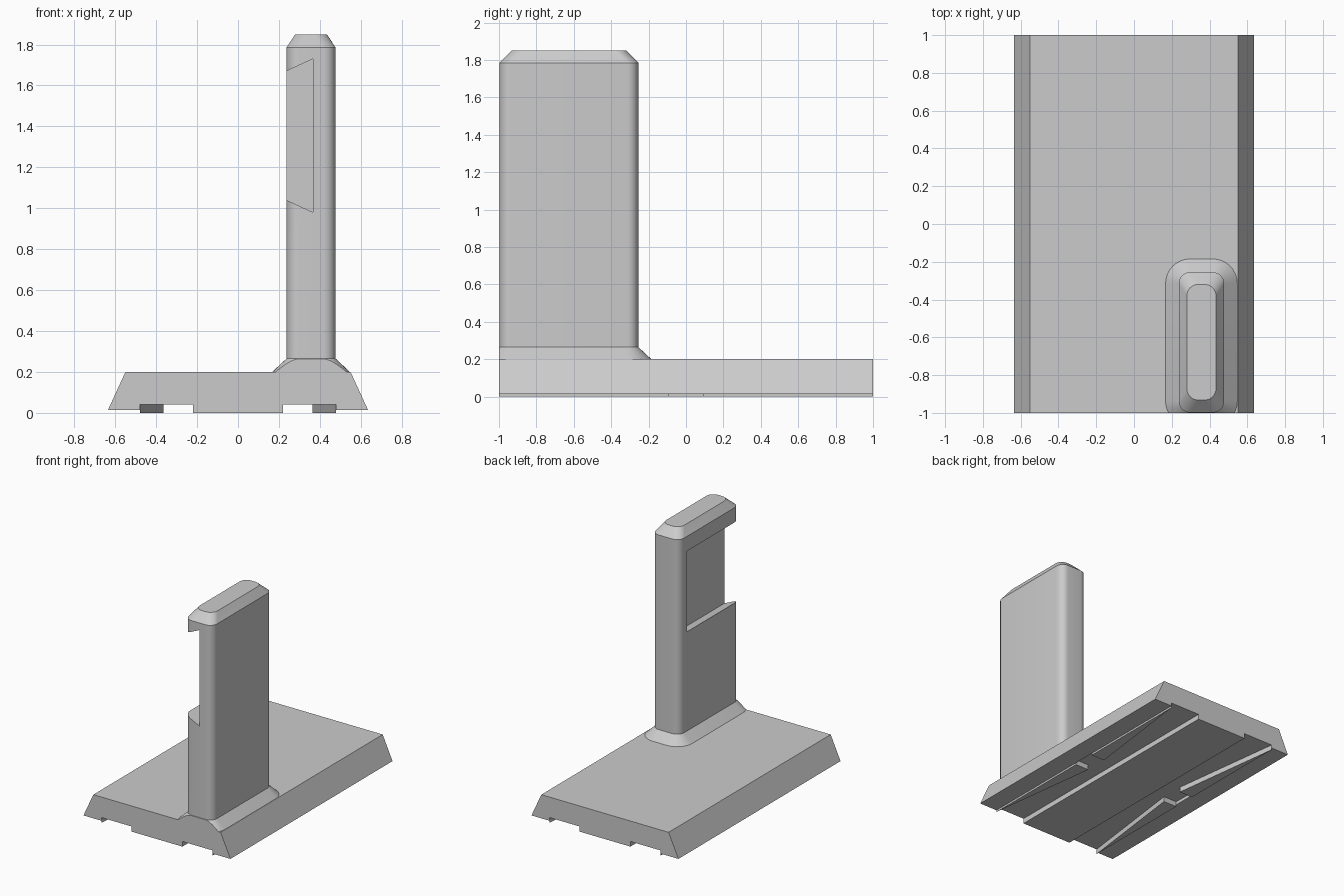
import bpy, bmesh, math
from mathutils import Vector

if "Cube" in bpy.data.objects:
    bpy.data.objects.remove(bpy.data.objects["Cube"])


def finish(name, bm):
    bmesh.ops.recalc_face_normals(bm, faces=bm.faces)
    me = bpy.data.meshes.new(name)
    bm.to_mesh(me)
    bm.free()
    ob = bpy.data.objects.new(name, me)
    bpy.context.collection.objects.link(ob)
    return ob


def loft(rings):
    """Skin equal-length rings of points and cap both ends."""
    bm = bmesh.new()
    loops = [[bm.verts.new(p) for p in r] for r in rings]
    n = len(loops[0])
    for a, b in zip(loops, loops[1:]):
        for i in range(n):
            j = (i + 1) % n
            bm.faces.new((a[i], a[j], b[j], b[i]))
    bm.faces.new(loops[0][::-1])
    bm.faces.new(loops[-1])
    bmesh.ops.recalc_face_normals(bm, faces=bm.faces)
    return bm


def rounded(x0, x1, y0, y1, r, z, seg=8):
    """Rounded rectangle ring at height z."""
    pts = []
    corners = ((x1 - r, y1 - r), (x0 + r, y1 - r), (x0 + r, y0 + r), (x1 - r, y0 + r))
    for k, (cx, cy) in enumerate(corners):
        for s in range(seg + 1):
            a = math.pi / 2 * (k + s / seg)
            pts.append((cx + r * math.cos(a), cy + r * math.sin(a), z))
    return pts


def boolean(ob, other, op):
    m = ob.modifiers.new(op, 'BOOLEAN')
    m.operation, m.object, m.solver = op, other, 'EXACT'
    bpy.context.view_layer.objects.active = ob
    bpy.ops.object.modifier_apply(modifier=m.name)
    bpy.data.objects.remove(other)


# Base plate: bevelled sides, two channels and a centre rail underneath
half = [(0.55, 0.2), (0.635, 0.015), (0.48, 0.015), (0.48, 0.04), (0.22, 0.04), (0.22, 0)]
profile = half + [(-x, z) for x, z in reversed(half)]
base = finish("base_plate", loft([[(x, y, z) for x, z in profile] for y in (-1, 1)]))

# Upright post with flared foot and chamfered top
bm = loft([
    rounded(0.167, 0.547, -1.068, -0.185, 0.13, 0.15),
    rounded(0.167, 0.547, -1.068, -0.185, 0.13, 0.2),
    rounded(0.237, 0.477, -0.998, -0.255, 0.06, 0.265),
    rounded(0.237, 0.477, -0.998, -0.255, 0.06, 1.785),
    rounded(0.28, 0.434, -0.932, -0.32, 0.06, 1.85),
])
# Trim the foot flush with the front of the base
bmesh.ops.bisect_plane(bm, geom=bm.verts[:] + bm.edges[:] + bm.faces[:],
                       plane_co=(0, -1, 0), plane_no=(0, -1, 0), clear_outer=True)
bmesh.ops.holes_fill(bm, edges=[e for e in bm.edges if e.is_boundary], sides=0)
post = finish("post", bm)

# Dovetail slot on the left of the post, open at the front
slope = 0.06 / 0.13
slot = [(0.20, 1.04 + 0.037 * slope), (0.367, 0.98), (0.367, 1.73), (0.20, 1.67 - 0.037 * slope)]
cutter = finish("slot_cutter", loft([[(x, y, z) for x, z in slot] for y in (-1.1, -0.35)]))
boolean(post, cutter, 'DIFFERENCE')
boolean(base, post, 'UNION')
base.name = "base_with_post"

# Four tapered wedges narrowing the channels
tri = [(0.48, -1), (0.48, -0.09), (0.363, -0.09)]
wedges = finish("grip_wedges", loft([[(x, y, z) for x, y in tri] for z in (0, 0.04)]))
m = wedges.modifiers.new("mirror", 'MIRROR')
m.use_axis = (True, True, False)

# Smooth only the rounded corners
bpy.ops.object.select_all(action='DESELECT')
base.select_set(True)
bpy.context.view_layer.objects.active = base
bpy.ops.object.shade_smooth_by_angle(angle=math.radians(25))
